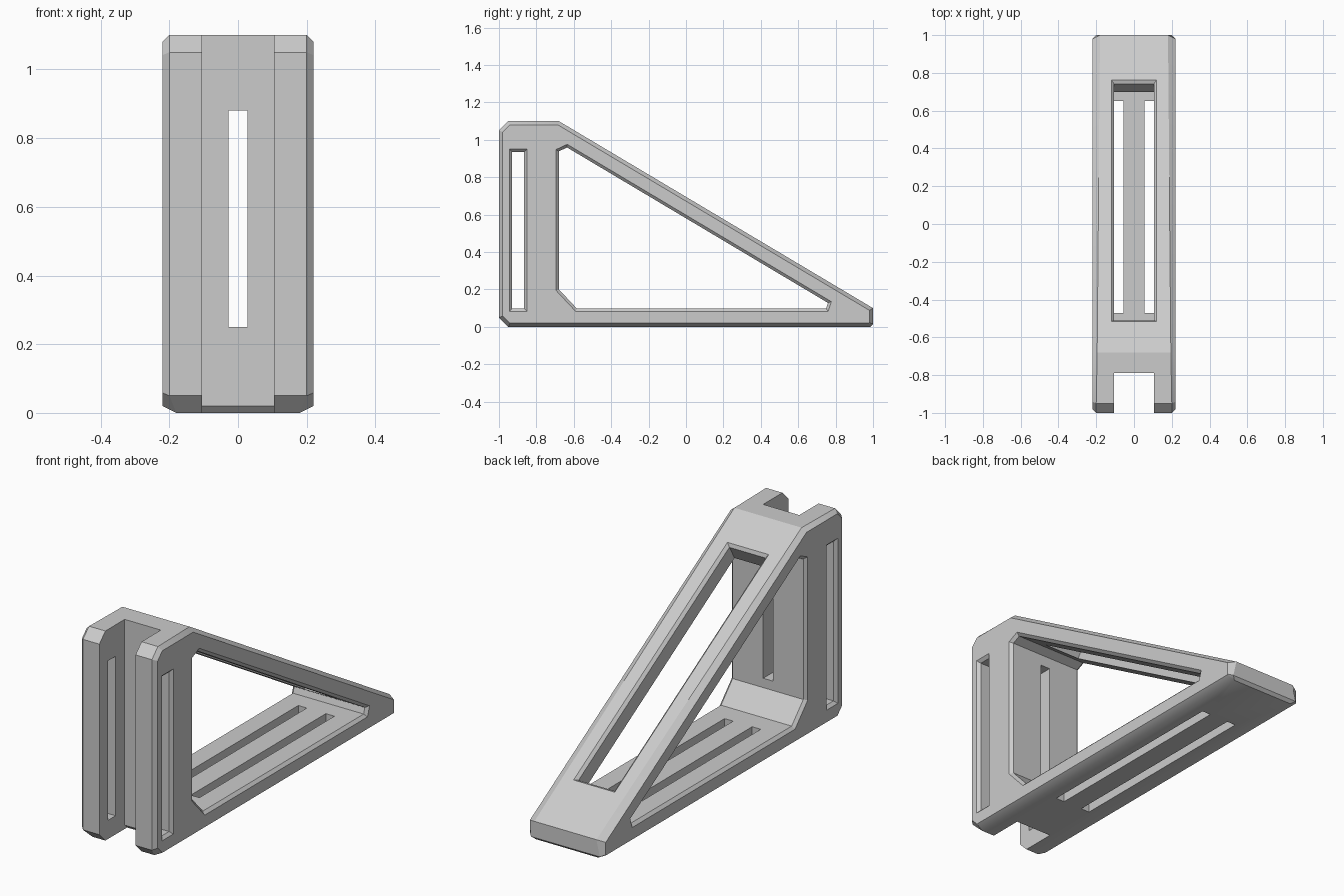
import bpy, bmesh, math
from mathutils import Vector, Matrix

if "Cube" in bpy.data.objects:
    bpy.data.objects.remove(bpy.data.objects["Cube"])

grey = bpy.data.materials.new("light grey")
grey.diffuse_color = (0.6, 0.6, 0.6, 1)
grey.use_nodes = True
grey.node_tree.nodes["Principled BSDF"].inputs["Base Color"].default_value = grey.diffuse_color


def offset(profile, d):
    """Inset (d > 0) or outset (d < 0) a counter-clockwise convex profile."""
    pts = [Vector(p) for p in profile]
    out = []
    for i, p in enumerate(pts):
        a = (p - pts[i - 1]).normalized()
        b = (pts[(i + 1) % len(pts)] - p).normalized()
        na, nb = Vector((-a.y, a.x)), Vector((-b.y, b.x))
        out.append(p + (na + nb) * (d / (1 + na.dot(nb))))
    return out


def loft(name, rings, matrix=None):
    """Closed solid from rings of 3D points with equal counts."""
    bm = bmesh.new()
    vs = [[bm.verts.new(p) for p in ring] for ring in rings]
    n = len(vs[0])
    for r, s in zip(vs, vs[1:]):
        for i in range(n):
            j = (i + 1) % n
            bm.faces.new((r[i], r[j], s[j], s[i]))
    bm.faces.new(vs[0])
    bm.faces.new(vs[-1])
    if matrix:
        bm.transform(matrix)
    bmesh.ops.recalc_face_normals(bm, faces=bm.faces)
    mesh = bpy.data.meshes.new(name)
    bm.to_mesh(mesh)
    bm.free()
    ob = bpy.data.objects.new(name, mesh)
    bpy.context.collection.objects.link(ob)
    mesh.materials.append(grey)
    return ob


def ring(profile, x):
    return [(x, p[0], p[1]) for p in profile]


def rect(a0, a1, b0, b1):
    return [(a0, b0), (a1, b0), (a1, b1), (a0, b1)]


def box(name, x0, x1, y0, y1, z0, z1):
    return loft(name, [ring(rect(y0, y1, z0, z1), x) for x in (x0, x1)])


def cut(body, cutter):
    bpy.context.view_layer.objects.active = body
    m = body.modifiers.new("cut", "BOOLEAN")
    m.operation, m.solver, m.object = "DIFFERENCE", "EXACT", cutter
    bpy.ops.object.modifier_apply(modifier=m.name)
    bpy.data.objects.remove(cutter, do_unlink=True)


def side_window(name, profile):
    """Opening through both sides with chamfered rims; profile is the rim."""
    wide, core = offset(profile, -0.02), offset(profile, 0.015)
    return loft(name, [ring(wide, -0.24), ring(core, -0.205),
                       ring(core, 0.205), ring(wide, 0.24)])


# Bracket body: y, z and the half width where each edge chamfer starts
outline = [(-0.95, 0, 0.18), (0.985, 0, 0.18), (1, 0.015, 0.20), (1, 0.10, 0.18),
           (-0.68, 1.10, 0.195), (-0.95, 1.10, 0.20), (-1, 1.05, 0.20), (-1, 0.05, 0.20)]
inner = offset([p[:2] for p in outline], 0.02)
bracket = loft("angle_bracket", [
    ring(inner, -0.22),
    [(-w, y, z) for y, z, w in outline],
    [(w, y, z) for y, z, w in outline],
    ring(inner, 0.22)])

# Triangular side opening
cut(bracket, side_window("triangle_cutter", [
    (-0.695, 0.195), (-0.59, 0.083), (0.76, 0.083), (0.777, 0.135),
    (-0.635, 0.976), (-0.695, 0.948)]))

# Front channel between the two flanges, with a small chamfer at its foot
channel = [(-1.1, -0.1), (-0.67, -0.1), (-0.79, 0.02), (-0.79, 1.2), (-1.1, 1.2)]
cut(bracket, loft("channel_cutter", [ring(channel, x) for x in (-0.105, 0.105)]))

# Long slots through the flanges
cut(bracket, side_window("flange_slot_cutter", rect(-0.945, -0.85, 0.083, 0.95)))

# Slot through the upright web
cut(bracket, box("web_slot_cutter", -0.028, 0.028, -0.85, -0.6, 0.25, 0.88))

# Twin slots through the base
for s in (-1, 1):
    x0, x1 = sorted((s * 0.055, s * 0.105))
    cut(bracket, box("base_slot_cutter", x0, x1, -0.47, 0.65, -0.1, 0.15))

# Chamfered opening square to the sloping strut
a, b = Vector((0, -0.515, 1.002)), Vector((0, 0.762, 0.242))
half = (b - a).length / 2
tilt = math.atan2(b.z - a.z, b.y - a.y)
rim = rect(-0.12, 0.12, -half, half)
core, wide = offset(rim, 0.015), offset(rim, -0.02)
levels = [(core, -0.15), (core, -0.015), (wide, 0.02)]
place = Matrix.Translation((a + b) / 2) @ Matrix.Rotation(tilt, 4, "X")
cut(bracket, loft("strut_opening_cutter",
                  [[(p[0], p[1], h) for p in r] for r, h in levels], place))

bpy.ops.object.select_all(action="DESELECT")
bracket.select_set(True)
bpy.context.view_layer.objects.active = bracket
bpy.ops.object.shade_smooth_by_angle(angle=math.radians(30))
